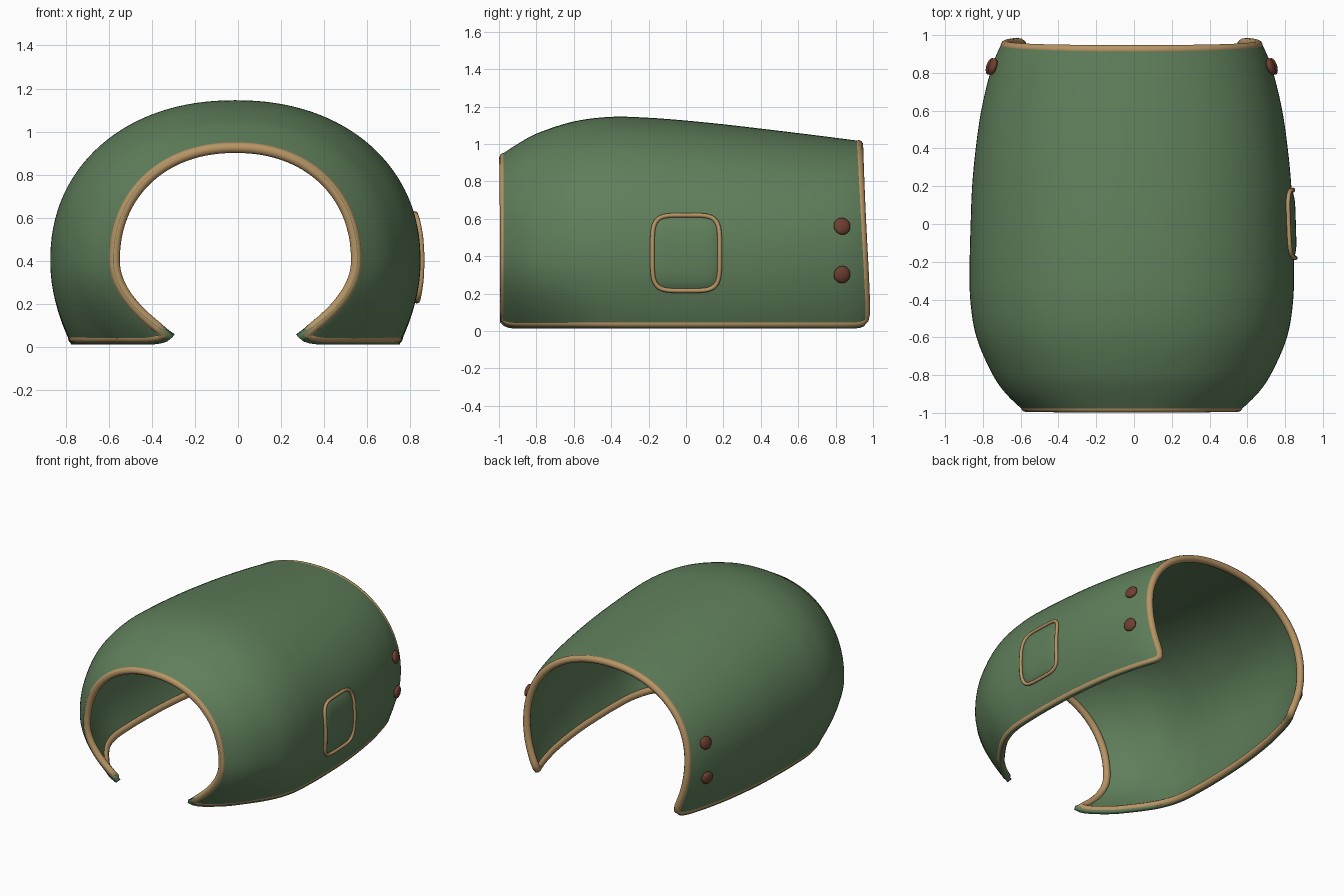
import bpy, bmesh, math
from mathutils import Vector

if "Cube" in bpy.data.objects:
    bpy.data.objects.remove(bpy.data.objects["Cube"])

CX, ZC, N = -0.012, 0.40, 2.15      # body centre, height of widest line, arch roundness
WIDTH = [(-1, .56), (-.9, .665), (-.8, .735), (-.6, .822), (-.4, .855), (-.2, .858), (0, .853),
         (.2, .845), (.4, .826), (.6, .797), (.8, .75), (.9, .715), (1, .665)]
TOP = [(-1, .935), (-.9, 1.0), (-.8, 1.055), (-.6, 1.12), (-.4, 1.145), (-.2, 1.14), (0, 1.125),
       (.2, 1.105), (.4, 1.082), (.6, 1.058), (.8, 1.033), (1, 1.007)]
FOOT = [(-1, .51), (-.9, .62), (-.8, .71), (-.5, .85), (-.2, .885), (.2, .89), (.6, .88), (1, .86)]


def mat(name, rgb):
    m = bpy.data.materials.new(name)
    m.diffuse_color = (*rgb, 1)
    m.use_nodes = True
    m.node_tree.nodes["Principled BSDF"].inputs["Base Color"].default_value = m.diffuse_color
    return m


GREEN = mat("green_cloth", (.115, .21, .104))
TAN = mat("tan_piping", (.48, .30, .13))
BROWN = mat("brown_button", (.16, .05, .03))


def interp(tab, y):
    """Smooth interpolation through a small table."""
    y = max(tab[0][0], min(tab[-1][0], y))
    i = 0
    while i < len(tab) - 2 and y > tab[i + 1][0]:
        i += 1

    def slope(k):
        a, b = tab[max(k - 1, 0)], tab[min(k + 1, len(tab) - 1)]
        return (b[1] - a[1]) / (b[0] - a[0])
    (x0, p0), (x1, p1) = tab[i], tab[i + 1]
    h = x1 - x0
    t = (y - x0) / h
    return ((2*t**3 - 3*t*t + 1) * p0 + (t**3 - 2*t*t + t) * h * slope(i)
            + (3*t*t - 2*t**3) * p1 + (t**3 - t*t) * h * slope(i + 1))


def shell_point(u, v):
    """u: -1 left foot .. 0 crown .. 1 right foot; v: -1 front .. 1 back."""
    y = -.03 + .965 * v
    a = abs(u)
    top = interp(TOP, y)
    z0 = .012 + .035 * abs(v) ** 40
    if a < .72:
        th = a / .72 * math.pi / 2
        z = ZC + (top - ZC) * max(0, math.cos(th)) ** (2 / N)
        k, t = math.sin(th) ** (2 / N), 0
    else:
        t = (a - .72) / .28
        z = ZC - (ZC - z0) * t
        k = 1
    y += .055 * (1 - z) * max(0, v) ** 3       # back edge leans rearward at the foot
    y -= .02 * t ** 12 * max(0, v) ** 30
    k -= (1 - interp(FOOT, y)) * t * t
    return Vector((CX + math.copysign(interp(WIDTH, y) * k, u), y, z))


def shell_normal(u, v):
    u, v = max(-.99, min(.99, u)), max(-.99, min(.99, v))
    e = .005
    n = (shell_point(u + e, v) - shell_point(u - e, v)).cross(
        shell_point(u, v + e) - shell_point(u, v - e))
    return n.normalized()


def side_point(y, z, side=1):
    """Point on the flank at a given y and z."""
    w = interp(WIDTH, y)
    if z > ZC:
        k = (1 - ((z - ZC) / (interp(TOP, y) - ZC)) ** N) ** (1 / N)
    else:
        k = 1 - (1 - interp(FOOT, y)) * ((ZC - z) / ZC) ** 2
    return Vector((CX + side * w * k, y, z))


def side_normal(y, z, side=1):
    e = .01
    n = (side_point(y + e, z, side) - side_point(y - e, z, side)).cross(
        side_point(y, z + e, side) - side_point(y, z - e, side)).normalized()
    return n if n.x * side > 0 else -n


def make(name, verts, faces, material):
    me = bpy.data.meshes.new(name)
    me.from_pydata(verts, [], faces)
    me.materials.append(material)
    for p in me.polygons:
        p.use_smooth = True
    ob = bpy.data.objects.new(name, me)
    bpy.context.collection.objects.link(ob)
    return ob


def tube(name, pts, radius, material):
    """Closed round piping along a path."""
    cu = bpy.data.curves.new(name, 'CURVE')
    cu.dimensions = '3D'
    cu.bevel_depth = radius
    cu.bevel_resolution = 3
    sp = cu.splines.new('POLY')
    sp.points.add(len(pts) - 1)
    for p, q in zip(sp.points, pts):
        p.co = (*q, 1)
    sp.use_cyclic_u = True
    sp.use_smooth = True
    cu.materials.append(material)
    ob = bpy.data.objects.new(name, cu)
    bpy.context.collection.objects.link(ob)


# curved shell body, open at front, back and underneath
NU, NV = 88, 64
us = [-1 + 2 * i / NU for i in range(NU + 1)]
vs = [-math.cos(math.pi * j / NV) * .3 + .7 * (-1 + 2 * j / NV) for j in range(NV + 1)]
verts = [shell_point(u, v) for v in vs for u in us]
R = NU + 1
faces = [(j*R + i, j*R + i + 1, (j+1)*R + i + 1, (j+1)*R + i) for j in range(NV) for i in range(NU)]
shell = make("shell_body", verts, faces, GREEN)
sol = shell.modifiers.new("thickness", 'SOLIDIFY')
sol.thickness = .03
sol.offset = -1

# piping around the whole rim, tucked just inside the shell
A, B = .985, .99
rim = ([(u * A, -B) for u in us] + [(A, v * B) for v in vs[1:]]
       + [(-u * A, B) for u in us[1:]] + [(-A, -v * B) for v in vs[1:-1]])
path = [shell_point(u, v) - shell_normal(u, v) * .022 for u, v in rim]
for p in path:
    p.z = max(p.z, .027)
tube("rim_piping", path, .026, TAN)

# puffed pocket on the right flank
SEG, RINGS = 48, 10


def pocket_point(a, k, lift):
    c, s = math.cos(a), math.sin(a)
    y = .18 * k * math.copysign(abs(c) ** .42, c)
    z = .417 + .2 * k * math.copysign(abs(s) ** .42, s)
    return side_point(y, z) + side_normal(y, z) * lift


angles = [2 * math.pi * i / SEG for i in range(SEG)]
verts = [pocket_point(0, 0, .016)]
for r in range(1, RINGS + 1):
    k = r / RINGS
    verts += [pocket_point(a, k, .016 * (1 - k ** 6)) for a in angles]
faces = [(0, 1 + i, 1 + (i + 1) % SEG) for i in range(SEG)]
for r in range(RINGS - 1):
    o = 1 + r * SEG
    faces += [(o + i, o + SEG + i, o + SEG + (i+1) % SEG, o + (i+1) % SEG) for i in range(SEG)]
make("side_pocket", verts, faces, GREEN)
tube("pocket_piping", [pocket_point(a, 1, .008) for a in angles], .012, TAN)

# two domed buttons on each flank near the back
for side, label in ((1, "right"), (-1, "left")):
    for z, row in ((.557, "upper"), (.303, "lower")):
        n = side_normal(.83, z, side)
        bm = bmesh.new()
        bmesh.ops.create_uvsphere(bm, u_segments=24, v_segments=14, radius=.046)
        for v in bm.verts:
            v.co.z *= .45
        me = bpy.data.meshes.new(f"{label}_{row}_button")
        bm.to_mesh(me)
        bm.free()
        me.materials.append(BROWN)
        for p in me.polygons:
            p.use_smooth = True
        ob = bpy.data.objects.new(me.name, me)
        ob.rotation_euler = n.to_track_quat('Z', 'Y').to_euler()
        ob.location = side_point(.83, z, side) + n * .014
        bpy.context.collection.objects.link(ob)
